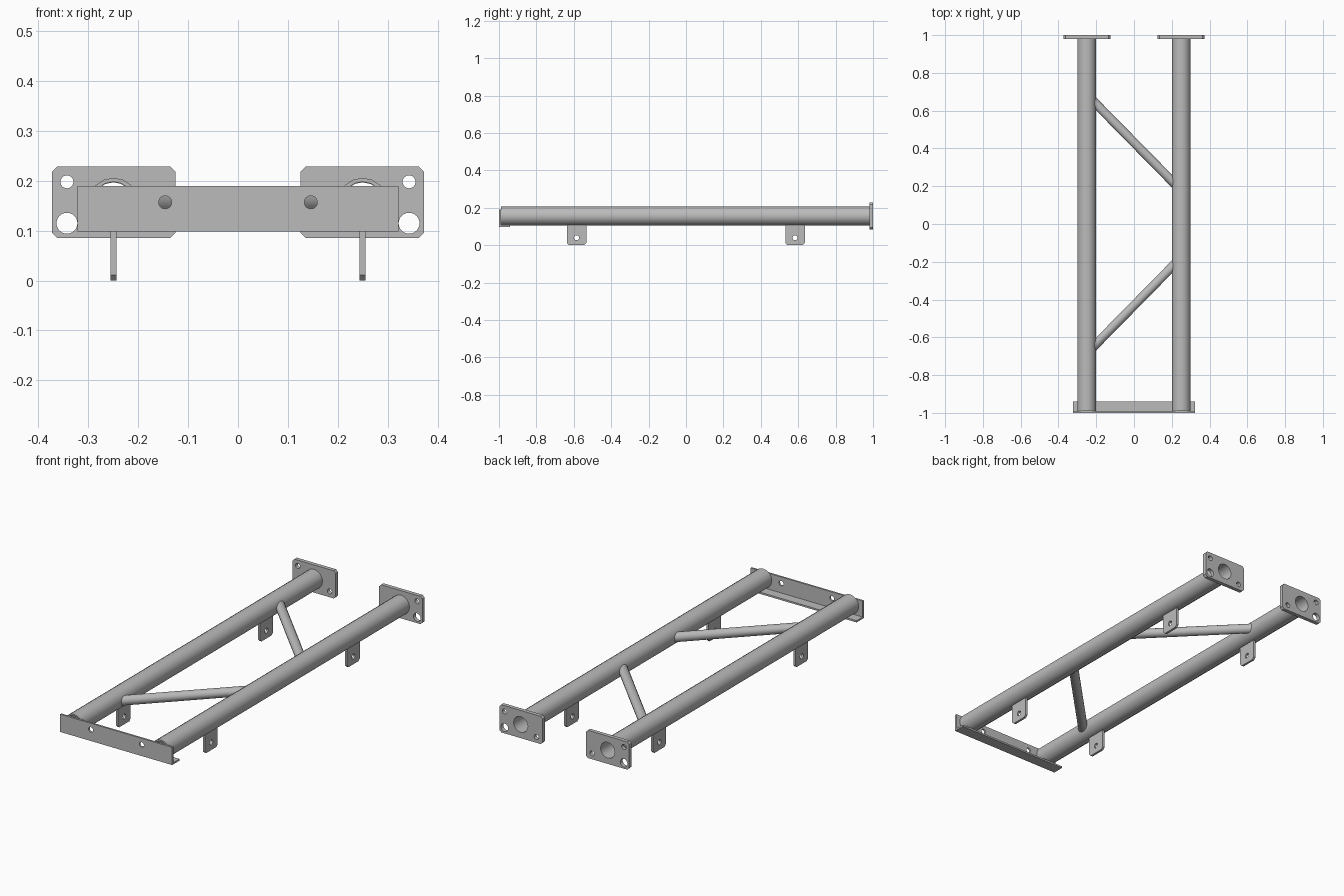
import bpy, bmesh
from math import sin, cos, pi, radians, sqrt
from mathutils import Matrix, Vector

if "Cube" in bpy.data.objects:
    bpy.data.objects.remove(bpy.data.objects["Cube"], do_unlink=True)

steel = bpy.data.materials.new("steel grey")
steel.use_nodes = True
GREY = (0.5, 0.5, 0.5, 1)
steel.diffuse_color = GREY
steel.node_tree.nodes["Principled BSDF"].inputs["Base Color"].default_value = GREY

FACE_Y = Matrix.Rotation(pi / 2, 4, 'X')           # outline lies in x-z
FACE_X = Matrix.Rotation(pi / 2, 4, 'Z') @ FACE_Y  # outline lies in y-z
FLAT = Matrix.Identity(4)                          # outline lies in x-y

TUBE_X, TUBE_Z, TUBE_R, BORE_R = 0.25, 0.156, 0.05, 0.042


def finish(name, mesh):
    bm = bmesh.new()
    bm.from_mesh(mesh)
    bmesh.ops.remove_doubles(bm, verts=bm.verts, dist=0.00005)
    bmesh.ops.recalc_face_normals(bm, faces=bm.faces)
    bm.to_mesh(mesh)
    bm.free()
    mesh.shade_smooth()
    mesh.set_sharp_from_angle(angle=radians(30))
    mesh.materials.clear()
    mesh.materials.append(steel)
    obj = bpy.data.objects.new(name, mesh)
    bpy.context.collection.objects.link(obj)
    return obj


def circle(x, y, r, sides=24):
    return [(x + r * sin(2 * pi * i / sides), y + r * cos(2 * pi * i / sides))
            for i in range(sides)]


def rectangle(x0, x1, y0, y1, low=0, high=0):
    """Rectangle with chamfered lower and upper corners."""
    pts = []
    for x, y, c, sx, sy, flip in ((x0, y0, low, 1, 1, 0), (x1, y0, low, -1, 1, 1),
                                  (x1, y1, high, -1, -1, 0), (x0, y1, high, 1, -1, 1)):
        corner = [(x, y + sy * c), (x + sx * c, y)] if c else [(x, y)]
        pts += corner[::-1] if flip else corner
    return pts


def plate(name, loops, thickness, facing, centre):
    """Extruded outline; every loop after the first is a hole."""
    curve = bpy.data.curves.new(name, 'CURVE')
    curve.dimensions = '2D'
    curve.fill_mode = 'BOTH'
    curve.extrude = thickness / 2
    for loop in loops:
        spline = curve.splines.new('POLY')
        spline.points.add(len(loop) - 1)
        for p, (x, y) in zip(spline.points, loop):
            p.co = (x, y, 0, 1)
        spline.use_cyclic_u = True
    temp = bpy.data.objects.new(name + "_outline", curve)
    mesh = bpy.data.meshes.new_from_object(temp)
    bpy.data.objects.remove(temp)
    bpy.data.curves.remove(curve)
    mesh.transform(Matrix.Translation(centre) @ facing)
    return finish(name, mesh)


def brace(name, start, end, r, sides=16):
    """Round bar whose ends are coped to the side tubes."""
    start, end = Vector(start), Vector(end)
    along = (end - start).normalized()
    up = Vector((0, 0, 1))
    side = along.cross(up)
    bm = bmesh.new()
    rings = []
    for sign in (-1, 1):
        ring = []
        for i in range(sides):
            a = 2 * pi * i / sides
            p = start + r * (cos(a) * up + sin(a) * side)
            dz = p.z - TUBE_Z
            x = sign * (TUBE_X - sqrt((TUBE_R - 0.004) ** 2 - dz ** 2))
            ring.append(bm.verts.new(p + along * ((x - p.x) / along.x)))
        rings.append(ring)
        bm.faces.new(ring)
    for i in range(sides):
        j = (i + 1) % sides
        bm.faces.new((rings[0][i], rings[0][j], rings[1][j], rings[1][i]))
    mesh = bpy.data.meshes.new(name)
    bm.to_mesh(mesh)
    bm.free()
    finish(name, mesh)


for s, label in ((1, "left"), (-1, "right")):
    # Hollow side tubes
    plate(label + "_side_tube",
          [circle(0, 0, TUBE_R, 16), circle(0, 0, BORE_R, 16)],
          1.97, FACE_Y, (s * TUBE_X, -0.005, TUBE_Z))

    # Rear flange plates with tube bore and three bolt holes
    plate(label + "_end_plate",
          [rectangle(*sorted((s * 0.125, s * 0.373)), 0.085, 0.229, 0.011, 0.011),
           circle(s * TUBE_X, TUBE_Z, BORE_R - 0.001, 16),
           circle(s * 0.343, 0.198, 0.013),
           circle(s * 0.343, 0.115, 0.021),
           circle(s * 0.16, 0.115, 0.013)],
          0.02, FACE_Y, (0, 0.99, 0))

    # Mounting tabs under the tubes
    for y, place in ((-0.585, "front"), (0.583, "rear")):
        plate(label + "_" + place + "_tab",
              [rectangle(-0.052, 0.052, 0, 0.109, 0.011), circle(0, 0.04, 0.013)],
              0.012, FACE_X, (s * TUBE_X, y, 0))

# Diagonal braces
for s, label in ((1, "rear"), (-1, "front")):
    brace(label + "_brace", (-0.2, s * 0.635, TUBE_Z), (0.2, s * 0.228, TUBE_Z), 0.024)

# Front angle bar: drilled upright web and bottom flange
plate("front_angle_web",
      [rectangle(-0.322, 0.322, 0.098, 0.19)]
      + [circle(s * 0.146, 0.157, 0.013) for s in (-1, 1)],
      0.01, FACE_Y, (0, -0.995, 0))
plate("front_angle_flange", [rectangle(-0.322, 0.322, -0.99, -0.94)],
      0.009, FLAT, (0, 0, 0.1025))
